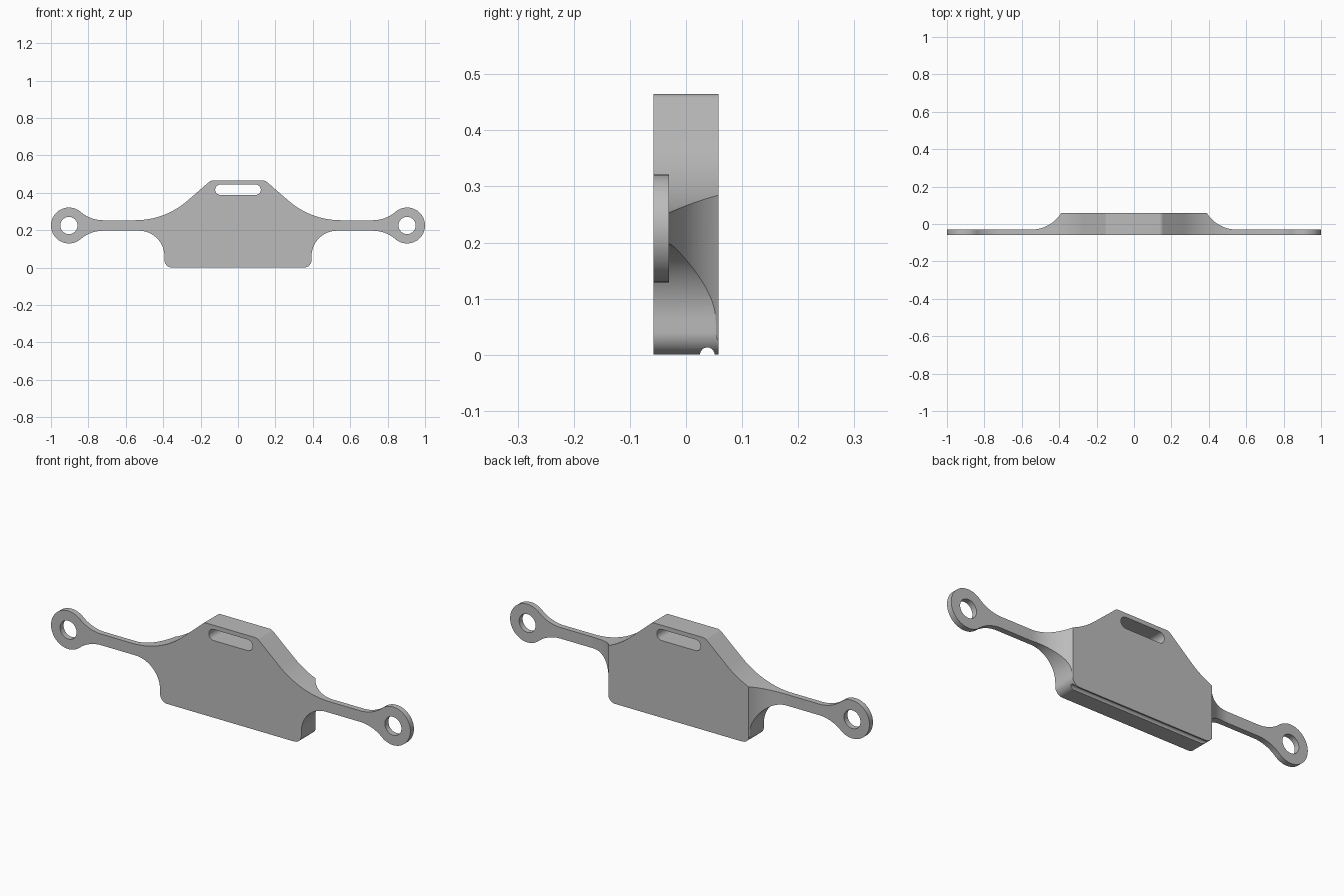
import bpy, bmesh
from math import sin, cos, radians
from mathutils import Vector

if "Cube" in bpy.data.objects:
    bpy.data.objects.remove(bpy.data.objects["Cube"])

FRONT, BACK = -0.058, 0.058
ARM_BACK = -0.03
RING_X, RING_Z, RING_R = 0.904, 0.225, 0.096

grey = bpy.data.materials.new("plain grey")
grey.use_nodes = True
grey.diffuse_color = (0.5, 0.5, 0.5, 1)
grey.node_tree.nodes["Principled BSDF"].inputs["Base Color"].default_value = (0.5, 0.5, 0.5, 1)


def arc(cx, cy, r, start, end, steps=16):
    angles = [radians(start + (end - start) * i / steps) for i in range(steps + 1)]
    return [(cx + r * cos(a), cy + r * sin(a)) for a in angles]


def mirrored(points):
    return [(-u, v) for u, v in reversed(points)]


def prism(name, points, axis, low, high):
    """Extrude a 2D profile along one axis (0 = x, 1 = y, 2 = z)."""
    bm = bmesh.new()
    verts = []
    for u, v in points:
        co = [u, v]
        co.insert(axis, low)
        verts.append(bm.verts.new(co))
    face = bm.faces.new(verts)
    new = bmesh.ops.extrude_face_region(bm, geom=[face])["geom"]
    shift = Vector((0, 0, 0))
    shift[axis] = high - low
    bmesh.ops.translate(bm, vec=shift, verts=[g for g in new if isinstance(g, bmesh.types.BMVert)])
    bmesh.ops.recalc_face_normals(bm, faces=bm.faces)
    mesh = bpy.data.meshes.new(name)
    bm.to_mesh(mesh)
    bm.free()
    mesh.materials.append(grey)
    obj = bpy.data.objects.new(name, mesh)
    bpy.context.collection.objects.link(obj)
    return obj


# Plate with arms and end rings: right half of the outline, then its mirror
half = (
    arc(0.135, 0.435, 0.03, 90, 48, 8)             # top corner
    + arc(0.55, 0.68, 0.427, 228, 270, 24)         # shoulder sweep
    + arc(0.72, 0.44, 0.187, 270, 310.6)           # neck, upper
    + arc(RING_X, RING_Z, RING_R, 130.6, -130.6, 48)[1:-1]
    + arc(0.72, 0.01, 0.187, 49.4, 90)             # neck, lower
    + arc(0.53, 0.06, 0.137, 90, 180, 24)          # underarm
    + arc(0.353, 0.04, 0.04, 0, -90, 10)           # bottom corner
)
body = prism("plate_with_arms", half + mirrored(half), 1, FRONT, BACK)

# Cutters: thin the arms, open the rings, strap slot and bottom groove
relief = arc(0.55, 0.16, 0.19, 207, 270, 28) + [(1.1, ARM_BACK), (1.1, 0.0737)]
ring_hole = arc(RING_X, RING_Z, 0.046, 0, 360, 40)[:-1]
slot_end = arc(0.094, 0.416, 0.028, -90, 90, 14)
groove = arc(0.038, 0, 0.013, 0, 360, 24)[:-1]
cutters = [
    prism("strap_slot_cutter", slot_end + mirrored(slot_end), 1, -0.2, 0.2),
    prism("groove_cutter", groove, 0, -0.6, 0.6),
]
for side, flip in (("left", list), ("right", mirrored)):
    cutters.append(prism(side + "_arm_relief_cutter", flip(relief), 2, -0.2, 0.7))
    cutters.append(prism(side + "_ring_hole_cutter", flip(ring_hole), 1, -0.2, 0.2))

bpy.ops.object.select_all(action="DESELECT")
bpy.context.view_layer.objects.active = body
body.select_set(True)
for cutter in cutters:
    cutter.hide_render = True
    mod = body.modifiers.new(cutter.name, "BOOLEAN")
    mod.operation = "DIFFERENCE"
    mod.solver = "EXACT"
    mod.object = cutter
    bpy.ops.object.modifier_apply(modifier=mod.name)
    bpy.data.objects.remove(cutter)

bpy.ops.object.shade_smooth_by_angle(angle=radians(25))
